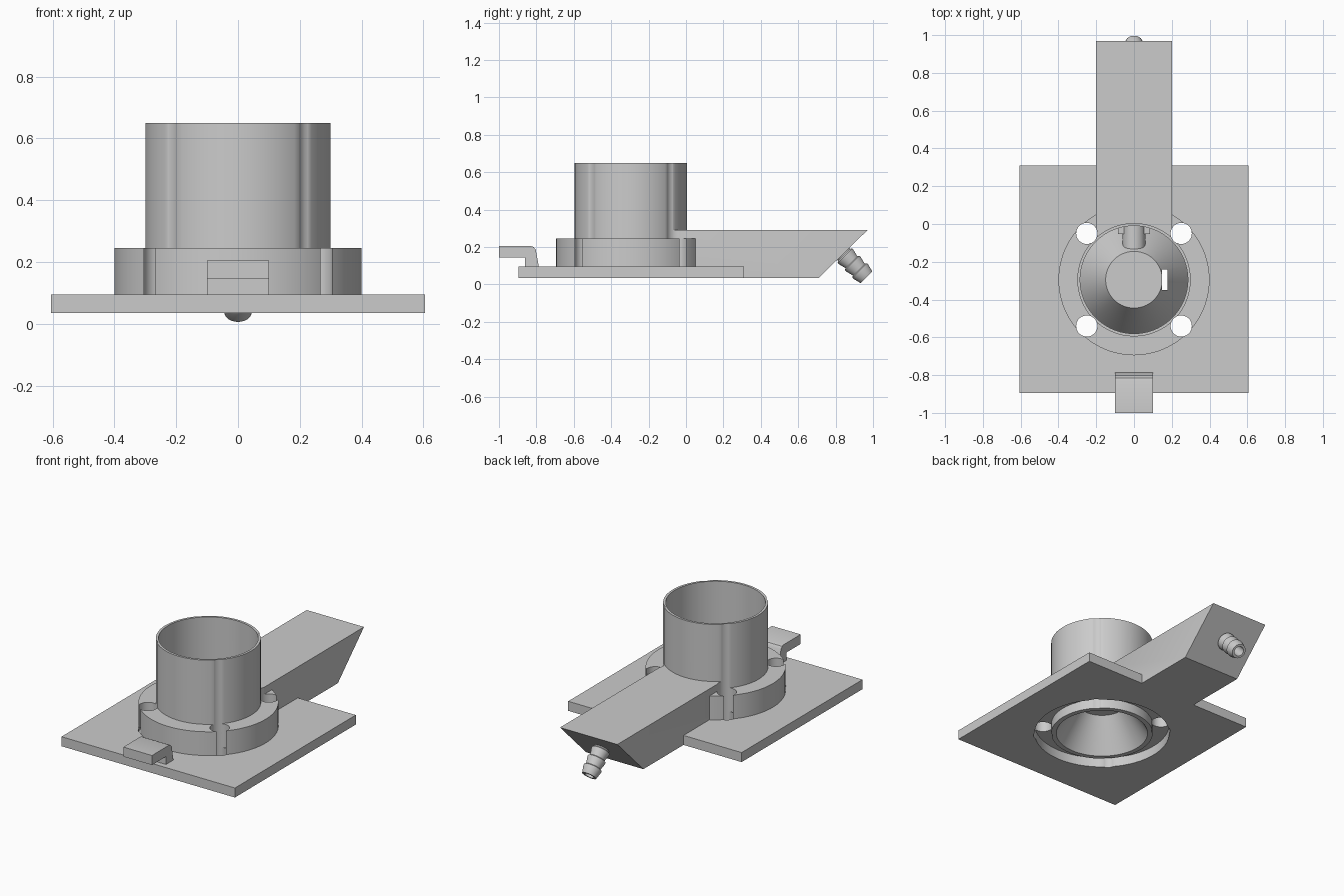
import bpy, bmesh, math
from mathutils import Matrix, Vector

cube = bpy.data.objects.get("Cube")
if cube:
    bpy.data.objects.remove(cube, do_unlink=True)

grey = bpy.data.materials.new("plain grey")
grey.use_nodes = True
colour = (0.6, 0.6, 0.6, 1)
grey.diffuse_color = colour
grey.node_tree.nodes["Principled BSDF"].inputs["Base Color"].default_value = colour

CY = -0.295            # y of the round body's axis
BASE, DECK, LID, RIM = 0.035, 0.095, 0.245, 0.65


def finish(name, bm):
    bmesh.ops.remove_doubles(bm, verts=bm.verts, dist=1e-5)
    bmesh.ops.recalc_face_normals(bm, faces=bm.faces)
    mesh = bpy.data.meshes.new(name)
    bm.to_mesh(mesh)
    bm.free()
    mesh.materials.append(grey)
    ob = bpy.data.objects.new(name, mesh)
    bpy.context.collection.objects.link(ob)
    return ob


def box(name, x0, x1, y0, y1, z0, z1):
    return extrude(name, [(y0, z0), (y1, z0), (y1, z1), (y0, z1)], x0, x1)


def extrude(name, profile, x0, x1):
    """Push a (y, z) outline along x."""
    bm = bmesh.new()
    face = bm.faces.new([bm.verts.new((x0, y, z)) for y, z in profile])
    out = bmesh.ops.extrude_face_region(bm, geom=[face])
    moved = [v for v in out["geom"] if isinstance(v, bmesh.types.BMVert)]
    bmesh.ops.translate(bm, verts=moved, vec=(x1 - x0, 0, 0))
    return finish(name, bm)


def lathe(name, profile, centre=(0, CY, 0), axis=(0, 0, 1), steps=96, closed=True):
    """Spin an (r, height) outline round an axis."""
    bm = bmesh.new()
    verts = [bm.verts.new((r, 0, h)) for r, h in profile]
    pairs = list(zip(verts, verts[1:]))
    if closed:
        pairs.append((verts[-1], verts[0]))
    edges = [bm.edges.new(p) for p in pairs]
    bmesh.ops.spin(bm, geom=verts + edges, cent=(0, 0, 0), axis=(0, 0, 1),
                   angle=math.tau, steps=steps, use_duplicate=False)
    turn = Vector((0, 0, 1)).rotation_difference(Vector(axis)).to_matrix().to_4x4()
    bmesh.ops.transform(bm, verts=bm.verts, matrix=Matrix.Translation(centre) @ turn)
    return finish(name, bm)


def rod(name, radius, h0, h1, centre=(0, CY, 0), axis=(0, 0, 1), steps=64):
    return lathe(name, [(0, h0), (radius, h0), (radius, h1), (0, h1)],
                 centre, axis, steps, closed=False)


def cut(ob, *cutters):
    bpy.context.view_layer.objects.active = ob
    for c in cutters:
        c.hide_render = True
        mod = ob.modifiers.new("cut", "BOOLEAN")
        mod.operation = "DIFFERENCE"
        mod.solver = "EXACT"
        mod.object = c
        bpy.ops.object.modifier_apply(modifier=mod.name)


# Cutters: bolt holes, underside recess, tower space, air bore and trap cone
holes = [rod("hole_cutter", 0.056, -0.1, 0.8, (sx * 0.25, CY + sy * 0.245, 0), steps=40)
         for sx in (-1, 1) for sy in (-1, 1)]
recess = rod("recess_cutter", 0.398, -0.1, DECK, steps=96)
core = rod("core_cutter", 0.292, -0.1, 0.8, steps=96)
bore = rod("bore_cutter", 0.045, -0.25, 0.3, (0, 0, 0.17), (0, 1, 0), steps=40)
cone_core = lathe("cone_cutter", [(0, 0.02), (0.287, 0.02), (0.145, 0.25), (0, 0.25)], closed=False)
slot = box("slot_cutter", 0.147, 0.178, CY - 0.055, CY + 0.055, 0, 0.5)
cutters = holes + [recess, core, bore, cone_core, slot]

# Base plate with its round opening
plate = box("base_plate", -0.605, 0.605, -0.895, 0.31, BASE, DECK)
cut(plate, recess, *holes)

# Mounting flange
flange = lathe("mounting_flange", [(0.292, DECK), (0.4, DECK), (0.4, LID), (0.292, LID)])
cut(flange, *holes)

# Thin-walled tower with shallow grooves in line with the holes
tower = lathe("tower", [(0.285, BASE), (0.3, BASE), (0.3, RIM), (0.285, RIM)])
cut(tower, bore, *holes)

# Hollow cone inside the tower
cone = lathe("inner_cone", [(0, 0.238), (0.14, 0.238), (0.27, BASE),
                            (0.286, BASE), (0.15, 0.25), (0, 0.25)], closed=False)
cut(cone, slot, bore)

# Pipe and collar between tower wall and cone
pipe = lathe("air_pipe", [(0.045, -0.17), (0.06, -0.17), (0.06, -0.008), (0.045, -0.008)],
             (0, 0, 0.17), (0, 1, 0), 40)
cut(pipe, cone_core)
collar = box("pipe_collar", -0.085, 0.085, -0.053, -0.015, 0.1, 0.2)
cut(collar, bore, cone_core)

# Long arm with a sloping end
arm = extrude("arm", [(-0.07, BASE), (0.71, BASE), (0.97, 0.29), (-0.07, 0.29)], -0.2, 0.2)
cut(arm, core, recess, bore, *holes)

# Barbed hose nozzle standing square on the sloping end
barb = [(0.03, -0.02), (0.046, -0.02)]
for i in range(3):
    h = i * 0.056
    barb += [(0.046, h + 0.006), (0.055, h + 0.012), (0.055, h + 0.02), (0.046, h + 0.056)]
barb += [(0.044, 0.176), (0.03, 0.176)]
nozzle = lathe("hose_nozzle", barb, (0, 0.841, 0.162), (0, 1, -1), 48)

# Front clip with rounded shoulders
clip = extrude("front_clip", [(-1, 0.145), (-1, 0.205), (-0.83, 0.205), (-0.815, 0.2),
                              (-0.803, 0.185), (-0.787, DECK), (-0.86, DECK), (-0.86, 0.145)],
               -0.1, 0.1)

for c in cutters:
    bpy.data.objects.remove(c, do_unlink=True)

bpy.ops.object.select_all(action="DESELECT")
for ob in (plate, flange, tower, cone, pipe, collar, arm, nozzle, clip):
    ob.select_set(True)
    bpy.context.view_layer.objects.active = ob
bpy.ops.object.shade_smooth_by_angle(angle=math.radians(30))
